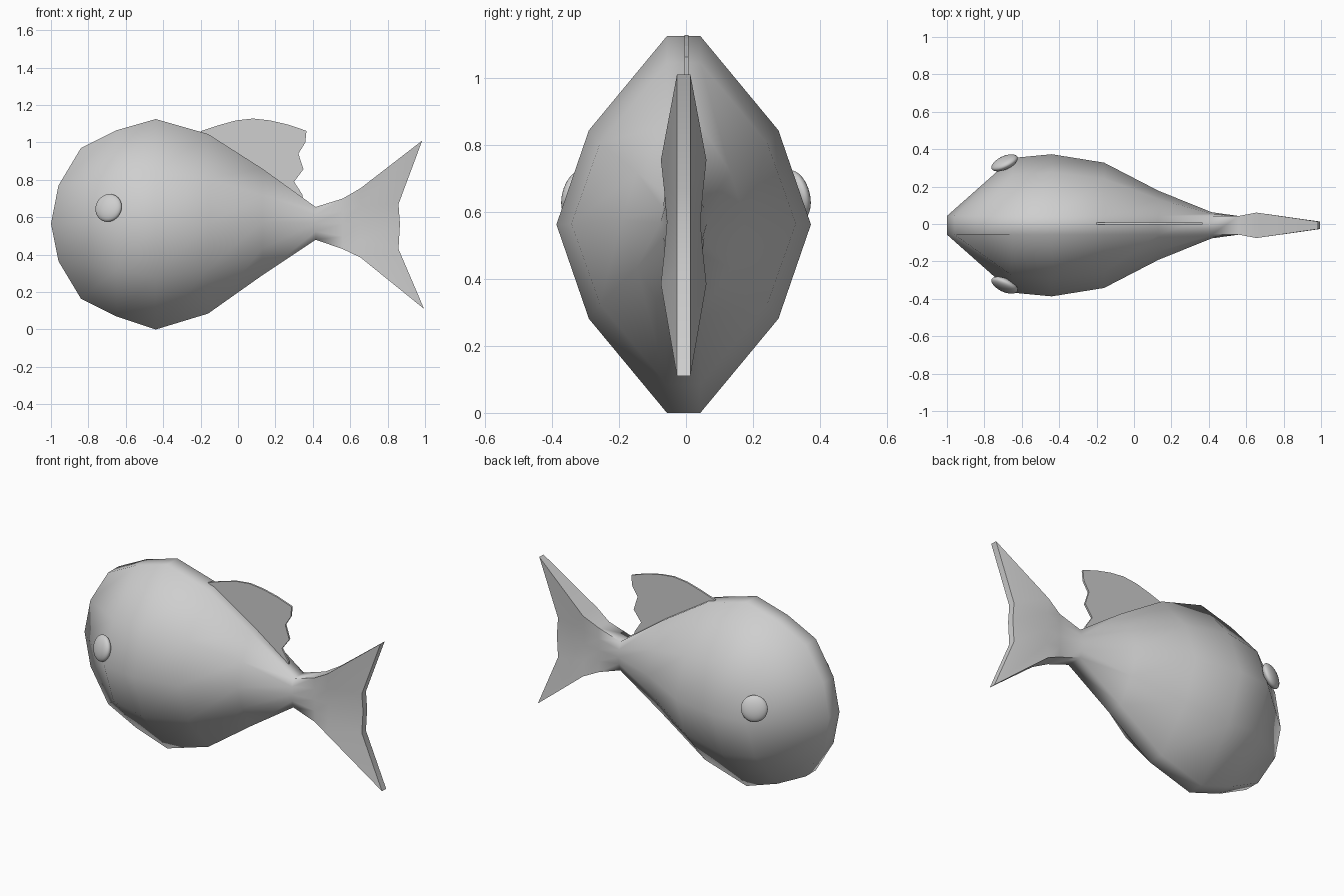
import bpy, bmesh, math

if "Cube" in bpy.data.objects:
    bpy.data.objects.remove(bpy.data.objects["Cube"], do_unlink=True)

grey = bpy.data.materials.new("plain grey")
grey.use_nodes = True
colour = (0.62, 0.62, 0.62, 1)
grey.diffuse_color = colour
grey.node_tree.nodes["Principled BSDF"].inputs["Base Color"].default_value = colour


def make_object(name, bm, smooth_angle=None):
    bmesh.ops.recalc_face_normals(bm, faces=bm.faces)
    mesh = bpy.data.meshes.new(name)
    bm.to_mesh(mesh)
    bm.free()
    mesh.materials.append(grey)
    obj = bpy.data.objects.new(name, mesh)
    bpy.context.collection.objects.link(obj)
    if smooth_angle:
        bpy.ops.object.select_all(action='DESELECT')
        obj.select_set(True)
        bpy.context.view_layer.objects.active = obj
        bpy.ops.object.shade_smooth_by_angle(angle=math.radians(smooth_angle))
    return obj


# Body and tail: upright sections lofted from nose to tail, five rows each side
def section(x, bottom, top, edge, quarter, middle):
    widths = (edge, quarter, middle, quarter, edge)
    return [(x, w, bottom + (top - bottom) * i / 4) for i, w in enumerate(widths)]


nose = [(-0.84, 0.05, 0.165), (-0.96, 0.05, 0.365), (-1.0, 0.05, 0.565),
        (-0.96, 0.05, 0.77), (-0.84, 0.05, 0.97)]
tail_edge = [(0.995, 0.02, 0.11), (0.858, 0.02, 0.43), (0.866, 0.02, 0.565),
             (0.858, 0.02, 0.67), (0.985, 0.02, 1.01)]
sections = [
    nose,
    section(-0.65, 0.07, 1.065, 0.05, 0.27, 0.36),
    section(-0.44, 0.0, 1.125, 0.05, 0.283, 0.38),
    section(-0.16, 0.085, 1.045, 0.05, 0.25, 0.335),
    section(0.13, 0.29, 0.86, 0.05, 0.14, 0.185),
    section(0.415, 0.48, 0.655, 0.05, 0.062, 0.07),
    section(0.56, 0.43, 0.70, 0.05, 0.05, 0.05),
    section(0.655, 0.385, 0.755, 0.068, 0.058, 0.05),
    tail_edge,
]
SPINE_Y = -0.007

bm = bmesh.new()
rings = []
for rows in sections:
    near = [bm.verts.new((x, SPINE_Y - w, z)) for x, w, z in rows]
    far = [bm.verts.new((x, SPINE_Y + w, z)) for x, w, z in reversed(rows)]
    rings.append(near + far)
for a, b in zip(rings, rings[1:]):
    for i in range(10):
        j = (i + 1) % 10
        bm.faces.new((a[i], b[i], b[j], a[j]))
for ring in (rings[0], rings[-1]):
    for i in range(4):
        bm.faces.new((ring[i], ring[i + 1], ring[8 - i], ring[9 - i]))
make_object("fish_body", bm, 60)

# Dorsal fin: thin plate with a ragged rear edge, rooted inside the back
outline = [(-0.2, 1.06), (-0.1, 1.093), (-0.01, 1.118), (0.08, 1.128), (0.17, 1.118),
           (0.27, 1.095), (0.366, 1.062), (0.36, 1.0), (0.323, 0.94), (0.35, 0.857),
           (0.3, 0.79), (0.345, 0.72), (0.345, 0.67), (0.1, 0.82), (-0.17, 1.0)]
bm = bmesh.new()
plate = bm.faces.new([bm.verts.new((x, -0.004, z)) for x, z in outline])
extruded = bmesh.ops.extrude_face_region(bm, geom=[plate])["geom"]
bmesh.ops.translate(bm, vec=(0, 0.011, 0),
                    verts=[v for v in extruded if isinstance(v, bmesh.types.BMVert)])
make_object("dorsal_fin", bm)

# Eyes: flattened spheres leaning with the sides of the head
for name, side in (("right_eye", -1), ("left_eye", 1)):
    bm = bmesh.new()
    bmesh.ops.create_uvsphere(bm, u_segments=32, v_segments=16, radius=0.076)
    eye = make_object(name, bm, 60)
    eye.location = (-0.692, side * 0.327, 0.65)
    eye.scale = (1.0, 0.42, 1.0)
    eye.rotation_euler = (side * math.radians(14), 0, side * math.radians(25))
